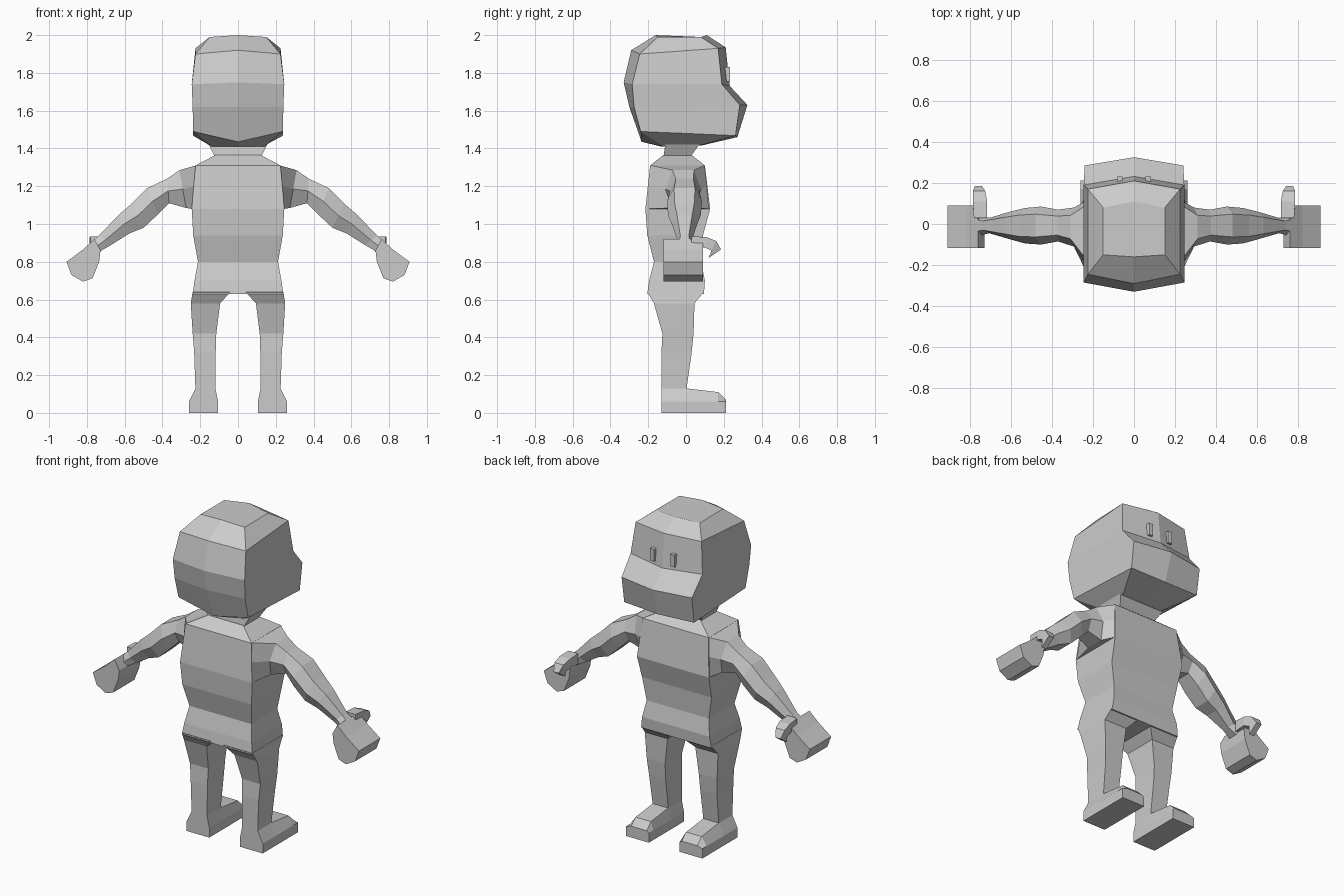
import bpy, bmesh
from mathutils import Vector

grey = bpy.data.materials.new("plain_grey")
grey.diffuse_color = (0.6, 0.6, 0.6, 1)


def loft(name, rings, mirrored=False):
    """Skin equal-sized rings of points into a closed flat-shaded solid."""
    for side in ((1, -1) if mirrored else (1,)):
        bm = bmesh.new()
        loops = [[bm.verts.new((x * side, y, z)) for x, y, z in r] for r in rings]
        n = len(loops[0])
        for a, b in zip(loops, loops[1:]):
            for i in range(n):
                j = (i + 1) % n
                bm.faces.new((a[i], a[j], b[j], b[i]))
        bm.faces.new(loops[0])
        bm.faces.new(loops[-1])
        bmesh.ops.recalc_face_normals(bm, faces=bm.faces)
        if mirrored:
            name_side = name + ("_right" if side == 1 else "_left")
        else:
            name_side = name
        me = bpy.data.meshes.new(name_side)
        bm.to_mesh(me)
        bm.free()
        me.materials.append(grey)
        bpy.context.collection.objects.link(bpy.data.objects.new(name_side, me))


def rect(x0, x1, y0, y1, z):
    return [(x0, y0, z), (x1, y0, z), (x1, y1, z), (x0, y1, z)]


# Head: six-point rings with a centre ridge on the face and the back
def head_ring(w, back, back_mid, front, front_mid):
    return [(-w, *back), (0, *back_mid), (w, *back),
            (w, *front), (0, *front_mid), (-w, *front)]


loft("head", [
    head_ring(.15, (-.15, 1.99), (-.16, 2.0), (.08, 1.99), (.11, 2.0)),
    head_ring(.225, (-.245, 1.90), (-.29, 1.92), (.17, 1.93), (.21, 1.935)),
    head_ring(.245, (-.285, 1.74), (-.33, 1.75), (.19, 1.74), (.232, 1.73)),
    head_ring(.24, (-.275, 1.62), (-.30, 1.62), (.285, 1.63), (.325, 1.63)),
    head_ring(.238, (-.24, 1.49), (-.235, 1.435), (.262, 1.468), (.272, 1.46)),
    head_ring(.14, (-.12, 1.41), (-.13, 1.41), (.07, 1.415), (.08, 1.415)),
])

# Eyes: small upright blocks on the brow
loft("eye", [rect(.055, .083, .20, .232, 1.755),
             rect(.055, .083, .20, .232, 1.83)], mirrored=True)

# Neck
loft("neck", [rect(-.12, .12, -.12, .02, 1.35),
              rect(-.155, .155, -.11, .07, 1.42)])

# Torso: (half width, back, front, height)
torso = [(.12, -.12, .03, 1.365), (.225, -.19, .10, 1.31), (.245, -.215, .128, 1.08),
         (.237, -.205, .09, .94), (.212, -.17, .08, .80), (.23, -.195, .10, .70),
         (.24, -.205, .095, .63)]
loft("torso", [rect(-w, w, a, b, z) for w, a, b, z in torso])

# Legs: (inner x, outer x, back, front, height)
legs = [(.04, .24, -.205, .095, .64), (.095, .25, -.17, .045, .58),
        (.115, .24, -.125, .04, .42), (.118, .232, -.13, .03, .32),
        (.12, .225, -.13, 0, .11)]
loft("leg", [rect(*p) for p in legs], mirrored=True)

# Feet: six-sided sections running from heel to toe
loft("foot", [[(.105, y, 0), (.26, y, 0), (.26, y, .06), (.225, y, top),
               (.12, y, top), (.105, y, .06)]
              for y, top in ((-.13, .13), (0, .13), (.17, .11), (.212, .07))],
     mirrored=True)


# Arms: six-sided sections between an upper and a lower point
def arm_ring(xt, zt, xb, zb, y0, y1):
    xm, zm, c = (xt + xb) / 2, (zt + zb) / 2, (y0 + y1) / 2
    a, b = c + (y0 - c) * .6, c + (y1 - c) * .6
    return [(xt, a, zt), (xt, b, zt), (xm, y1, zm),
            (xb, b, zb), (xb, a, zb), (xm, y0, zm)]


# Shoulder: flares out of the torso side
loft("shoulder", [
    [(.222, -.185, 1.31), (.222, .098, 1.31), (.233, .113, 1.2),
     (.243, .126, 1.08), (.243, -.213, 1.08), (.233, -.20, 1.2)],
    arm_ring(.31, 1.285, .275, 1.085, -.11, .08)], mirrored=True)
loft("arm", [
    arm_ring(.31, 1.285, .275, 1.085, -.11, .08),
    arm_ring(.375, 1.24, .365, 1.11, -.085, .07),
    arm_ring(.48, 1.19, .425, 1.05, -.10, .085),
    arm_ring(.56, 1.11, .50, .98, -.095, .078),
    arm_ring(.63, 1.05, .575, .95, -.075, .06),
    arm_ring(.735, .94, .675, .887, -.045, .03),
    arm_ring(.79, .89, .74, .85, -.06, .045)], mirrored=True)

# Hands: a closed fist outline carried from back to front
fist = [(.728, .86), (.76, .92), (.82, .865), (.908, .80),
        (.882, .73), (.82, .695), (.77, .712), (.735, .80)]
loft("hand", [[(x, y, z) for x, z in fist] for y in (-.118, .09)], mirrored=True)

# Thumbs: bent forward and curling down
thumb = [(.04, .94, .86), (.10, .935, .865), (.145, .915, .86), (.182, .87, .83)]
loft("thumb", [
    [(.715, .03, .87), (.78, .03, .87), (.78, .03, .935), (.715, .03, .935)],
    [(.715, .10, .875), (.785, .10, .875), (.785, .11, .93), (.715, .11, .93)],
    [(.725, .135, .86), (.785, .135, .86), (.785, .16, .91), (.725, .16, .91)],
    [(.74, .12, .82), (.775, .12, .82), (.775, .185, .865), (.74, .185, .865)],
], mirrored=True)
